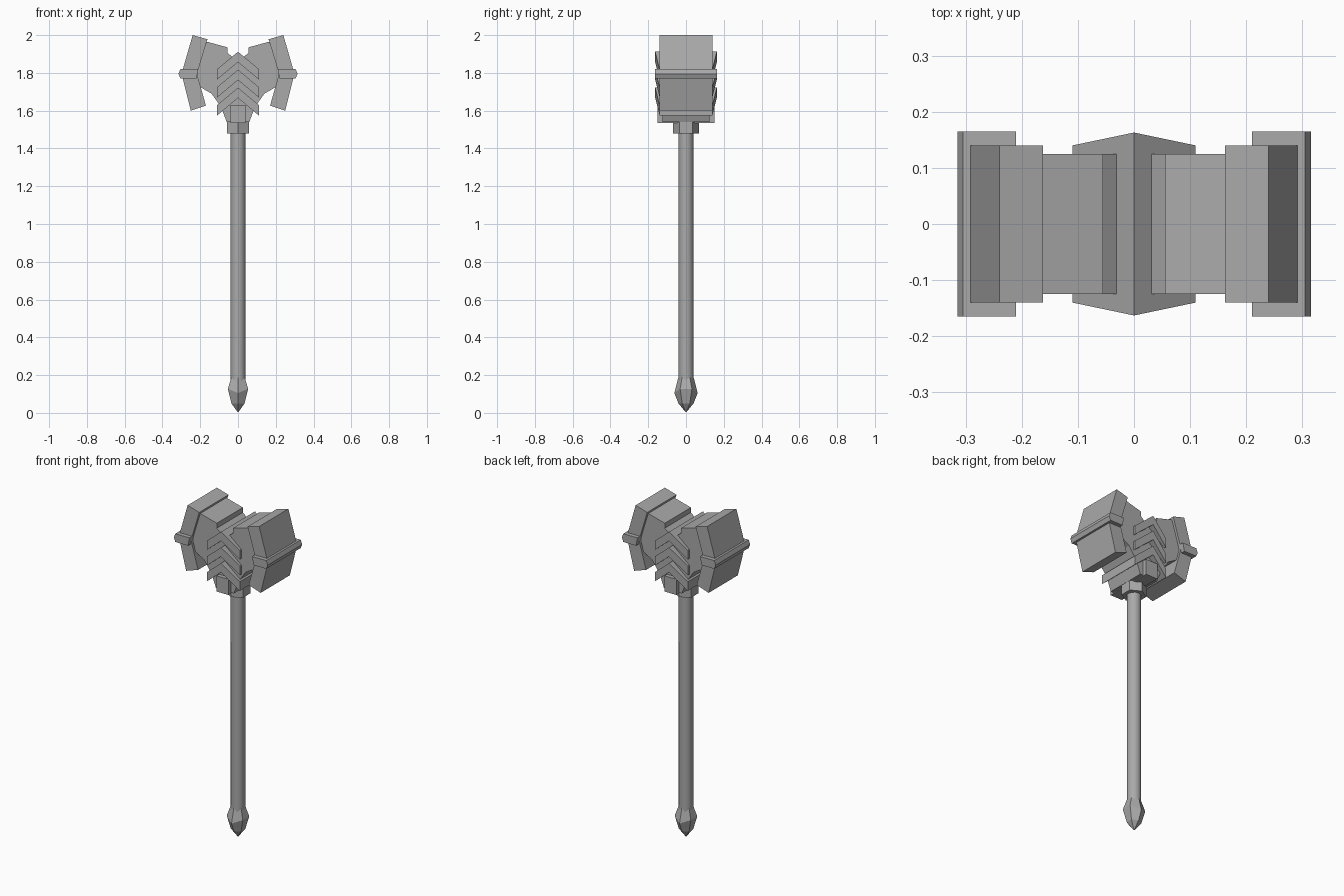
import bpy, bmesh, math

old = bpy.data.objects.get("Cube")
if old:
    bpy.data.objects.remove(old, do_unlink=True)

steel = bpy.data.materials.new("grey steel")
steel.use_nodes = True
GREY = (0.4, 0.4, 0.4, 1)
steel.diffuse_color = GREY
steel.node_tree.nodes["Principled BSDF"].inputs["Base Color"].default_value = GREY


def finish(name, bm):
    bmesh.ops.recalc_face_normals(bm, faces=bm.faces)
    mesh = bpy.data.meshes.new(name)
    bm.to_mesh(mesh)
    bm.free()
    mesh.materials.append(steel)
    obj = bpy.data.objects.new(name, mesh)
    bpy.context.collection.objects.link(obj)
    return obj


def slab(name, outline, depth, side_depth=None):
    """Extrude an x-z outline through y; depth may taper away from x = 0."""
    bm = bmesh.new()
    reach = max(abs(x) for x, z in outline)
    rings = []
    for s in (-1, 1):
        ring = []
        for x, z in outline:
            d = depth
            if side_depth is not None:
                d += (side_depth - depth) * abs(x) / reach
            ring.append(bm.verts.new((x, s * d, z)))
        rings.append(ring)
        bm.faces.new(ring)
    n = len(outline)
    for i in range(n):
        j = (i + 1) % n
        bm.faces.new((rings[0][i], rings[0][j], rings[1][j], rings[1][i]))
    return finish(name, bm)


def lathe(name, profile, sides, dip=0.0):
    """Stack of (radius, z) rings with a corner facing the front."""
    bm = bmesh.new()
    rings = []
    for r, z in profile:
        ring = []
        for i in range(sides):
            a = math.tau * i / sides + math.pi / 2
            drop = dip * math.sin(a) ** 2 if r > 0.045 else 0
            ring.append(bm.verts.new((r * math.cos(a), r * math.sin(a), z - drop)))
        rings.append(ring)
    for low, high in zip(rings, rings[1:]):
        for i in range(sides):
            j = (i + 1) % sides
            bm.faces.new((low[i], low[j], high[j], high[i]))
    bm.faces.new(rings[0])
    bm.faces.new(rings[-1])
    return finish(name, bm)


def mirrored(half):
    return half + [(-x, z) for x, z in reversed(half) if x > 0]


# Handle
shaft = lathe("shaft", [(0.04, 0.17), (0.04, 1.5)], 12)
lathe("pommel", [(0.003, 0.005), (0.04, 0.05), (0.062, 0.135), (0.04, 0.19)], 6, 0.03)
lathe("collar", [(0.068, 1.48), (0.068, 1.54)], 6)

# Head core with the notch on top
slab("head_core", mirrored([
    (0, 1.885), (0.03, 1.885), (0.055, 1.905), (0.055, 1.935), (0.165, 1.965),
    (0.222, 1.795), (0.2, 1.725), (0.14, 1.69), (0.09, 1.62), (0.06, 1.54), (0, 1.54)]), 0.125)
slab("spine_block", mirrored([(0, 1.63), (0.04, 1.63), (0.04, 1.535), (0, 1.535)]), 0.15)

# Chevron bands wrapped round the core
for i in range(3):
    top = 1.912 - 0.095 * i
    slab(f"chevron_{i + 1}", [
        (0, top), (0.11, top - 0.092), (0.11, top - 0.147),
        (0, top - 0.055), (-0.11, top - 0.147), (-0.11, top - 0.092)], 0.163, 0.14)

# Bent striking plates and their middle bands
for side, s in (("left", 1), ("right", -1)):
    slab(f"{side}_striking_plate", [(s * x, z) for x, z in [
        (0.162, 1.978), (0.24, 2.0), (0.299, 1.795), (0.25, 1.6),
        (0.17, 1.627), (0.217, 1.795)]], 0.14)
    slab(f"{side}_plate_band", [(s * x, z) for x, z in [
        (0.21, 1.82), (0.305, 1.82), (0.315, 1.795), (0.305, 1.77),
        (0.22, 1.77)]], 0.165)

# Round the shaft shading
bpy.ops.object.select_all(action="DESELECT")
shaft.select_set(True)
bpy.context.view_layer.objects.active = shaft
bpy.ops.object.shade_smooth_by_angle(angle=math.radians(40))
